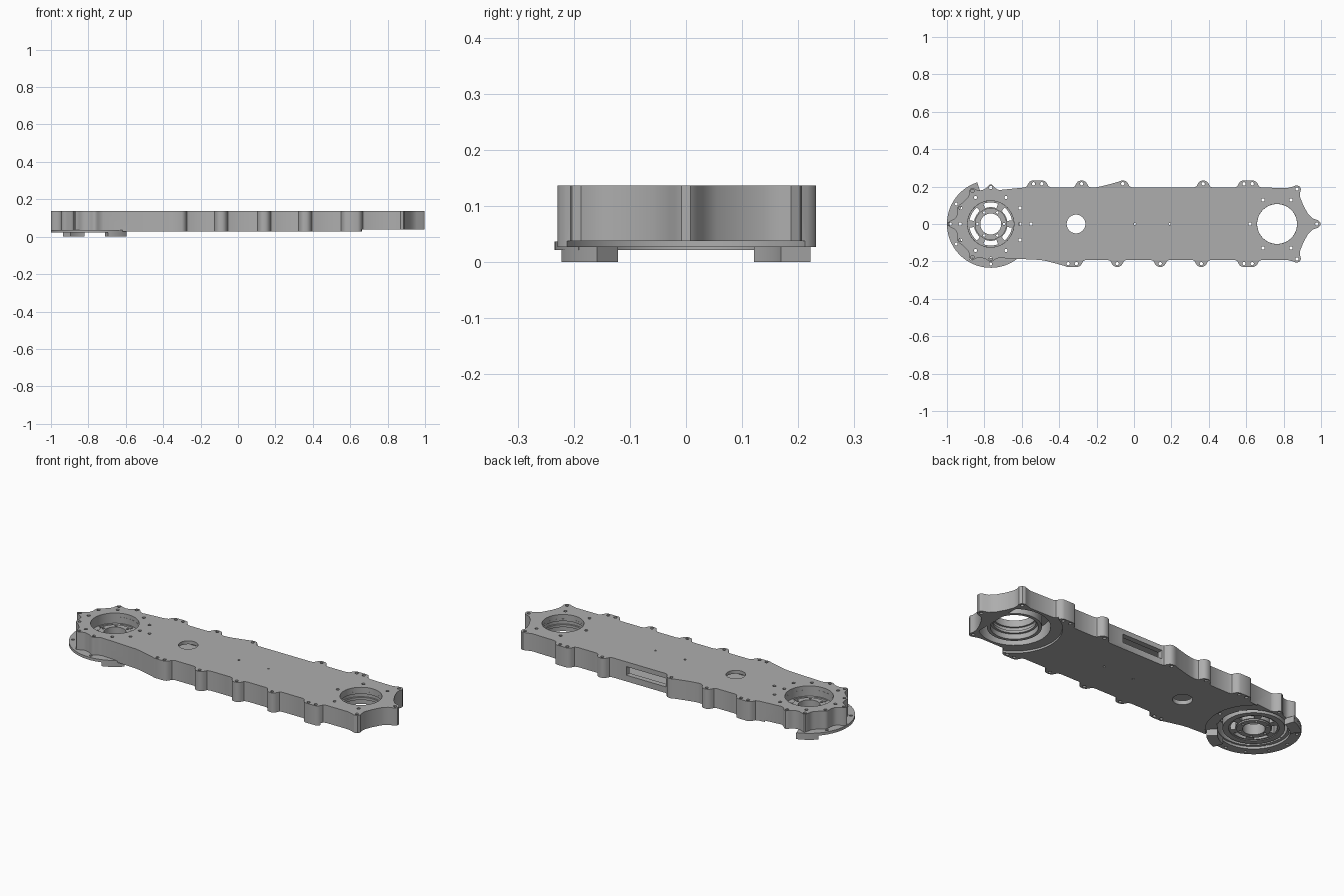
import bpy, bmesh
from math import sin, cos, pi, radians, exp

cube = bpy.data.objects.get("Cube")
if cube:
    bpy.data.objects.remove(cube, do_unlink=True)

metal = bpy.data.materials.new("grey metal")
metal.use_nodes = True
GREY = (0.42, 0.42, 0.42, 1)
metal.diffuse_color = GREY
metal.node_tree.nodes["Principled BSDF"].inputs["Base Color"].default_value = GREY

HUB, BORE = -0.766, 0.765          # x of the two round openings
TOP, BOTTOM = 0.137, 0.027


def arc(cx, cy, r, a0, a1, n):
    return [(cx + r * cos(radians(a0 + (a1 - a0) * i / n)),
             cy + r * sin(radians(a0 + (a1 - a0) * i / n))) for i in range(n + 1)]


def circle(cx, cy, r, n=48):
    return arc(cx, cy, r, 0, 360, n)[:-1]


def sector(cx, r0, r1, a0, a1, n=12):
    return arc(cx, 0, r1, a0, a1, n) + arc(cx, 0, r0, a1, a0, n)


def prisms(name, parts):
    """One object made of upright prisms: (points, z0, z1) each."""
    bm = bmesh.new()
    for pts, z0, z1 in parts:
        face = bm.faces.new([bm.verts.new((x, y, z0)) for x, y in pts])
        grown = bmesh.ops.extrude_face_region(bm, geom=[face])["geom"]
        bmesh.ops.translate(bm, vec=(0, 0, z1 - z0),
                            verts=[v for v in grown if isinstance(v, bmesh.types.BMVert)])
    return finish(name, bm)


def lathe(name, cx, profile, n=64):
    """Closed (radius, z) loop swept around a vertical axis."""
    bm = bmesh.new()
    rings = [[bm.verts.new((cx + r * cos(2 * pi * i / n), r * sin(2 * pi * i / n), z))
              for i in range(n)] for r, z in profile]
    for k, ring in enumerate(rings):
        other = rings[(k + 1) % len(rings)]
        for i in range(n):
            j = (i + 1) % n
            bm.faces.new((ring[i], ring[j], other[j], other[i]))
    return finish(name, bm)


def finish(name, bm):
    bmesh.ops.recalc_face_normals(bm, faces=bm.faces)
    mesh = bpy.data.meshes.new(name)
    bm.to_mesh(mesh)
    bm.free()
    mesh.materials.append(metal)
    ob = bpy.data.objects.new(name, mesh)
    bpy.context.collection.objects.link(ob)
    return ob


def select(ob):
    bpy.ops.object.select_all(action="DESELECT")
    ob.select_set(True)
    bpy.context.view_layer.objects.active = ob


def cut(ob, parts):
    cutter = prisms("cutter", parts)
    mod = ob.modifiers.new("cut", "BOOLEAN")
    mod.operation, mod.solver, mod.object = "DIFFERENCE", "EXACT", cutter
    select(ob)
    bpy.ops.object.modifier_apply(modifier=mod.name)
    bpy.data.objects.remove(cutter, do_unlink=True)


def lug(x, side, base, half=0.0, lead=0.0):
    """Flared screw lug on a long edge, listed from -x to +x."""
    flare = [(0.05, 0), (0.036, 0.006), (0.028, 0.022), (0.02, 0.032), (0.008, 0.037)]
    left = [(x - half - o - (lead if h < 0.03 else 0) * (1 - h / 0.03), side * (base + h))
            for o, h in flare]
    return left + [(x + half + o, side * (base + h)) for o, h in reversed(flare)]


# Body outline: front edge, right tip, back edge, scalloped hub end
FRONT = [(-0.33, 0.022, 0.1), (-0.09, 0, 0), (0.14, 0, 0), (0.36, 0, 0), (0.61, 0.022, 0)]
BACK = [(-0.515, 0.022, 0), (-0.28, 0, 0), (-0.06, 0, 0.1), (0.37, 0, 0), (0.61, 0.022, 0)]
outline = []
for x, half, lead in FRONT:
    outline += lug(x, -1, 0.192, half, lead)
tip = [(0.82, 0.192), (0.85, 0.2), (0.868, 0.207), (0.884, 0.203), (0.893, 0.187),
       (0.887, 0.165), (0.889, 0.14), (0.905, 0.1), (0.93, 0.055), (0.955, 0.03),
       (0.985, 0.02), (0.997, 0.008)]
outline += [(x, -y) for x, y in tip] + tip[::-1]
back = []
for x, half, lead in BACK:
    back += lug(x, 1, 0.195, half, lead)
outline += back[::-1]
HUB_LUGS = {90: 0.025, 119: 0.032, 152: 0.012, 180: 0.047, 208: 0.012, 241: 0.032, 270: 0.015}
for a in range(76, 286, 2):
    r = 0.187 + sum(h * exp(-((a - c) / 6.5) ** 2) for c, h in HUB_LUGS.items())
    outline.append((HUB + r * cos(radians(a)), r * sin(radians(a))))

body = prisms("arm_body", [(outline, BOTTOM, TOP)])

# Raised undersides at both ends, then the pockets inside them
cut(body, [(circle(HUB, 0, 0.238, 64), 0, 0.035), (circle(BORE, 0, 0.236, 64), 0, 0.038)])
pocket = [(min(x, 0.875), y) for x, y in circle(BORE, 0, 0.178)]
cut(body, [(circle(HUB + 0.008, 0, 0.172, 64), 0, 0.112), (pocket, 0, 0.11)])

# Hollow middle, side window and the main openings
def box(x0, x1, y0, y1):
    return [(x0, y0), (x1, y0), (x1, y1), (x0, y1)]


cut(body, [(box(-0.5, 0.5, -0.165, 0.165), 0.05, 0.118)])
cut(body, [(box(-0.015, 0.235, 0.1, 0.3), 0.062, 0.11)])
cut(body, [(circle(HUB, 0, 0.124, 64), 0, 0.2), (circle(BORE, 0, 0.107, 64), 0, 0.2),
           (circle(-0.31, 0, 0.05), 0, 0.2)])

# Screw holes
holes = [(x + s, -0.212) for x, h, _ in FRONT for s in ({-h, h})]
holes += [(x + s, 0.215) for x, h, _ in BACK for s in ({-h, h})]
holes += [(0.871, y) for y in (-0.187, 0.187)] + [(0.977, 0)]
holes += [(BORE + dx, y) for dx in (-0.075, 0.075) for y in (-0.128, 0.128)]
holes += [(-0.61, y) for y in (-0.085, 0, 0.085)] + [(-0.55, 0), (0.62, 0)]
for a, h in HUB_LUGS.items():
    holes.append((HUB + (0.17 + h) * cos(radians(a)), (0.17 + h) * sin(radians(a))))
for a in (60, 120, 180, 240, 300):
    holes.append((HUB + 0.163 * cos(radians(a)), 0.163 * sin(radians(a))))
small = [(0.005, 0), (0.19, 0)]
cut(body, [(circle(x, y, 0.009, 12), -0.1, 0.2) for x, y in holes]
    + [(circle(x, y, 0.006, 12), -0.1, 0.2) for x, y in small])

# Grooved bearing ring in the large bore
bore_ring = lathe("bearing_ring", BORE, [
    (0.135, 0.038), (0.135, 0.113), (0.1065, 0.113), (0.1065, 0.1), (0.116, 0.1),
    (0.116, 0.08), (0.1065, 0.08), (0.1065, 0.066), (0.118, 0.066), (0.118, 0.038)])

# Hub wall and slotted hub plate
hub_wall = lathe("hub_wall", HUB, [
    (0.153, 0.034), (0.153, 0.115), (0.1235, 0.115), (0.1235, 0.034)])
hub_plate = lathe("hub_plate", HUB, [
    (0.125, 0.038), (0.125, 0.08), (0.085, 0.08), (0.085, 0.09),
    (0.056, 0.09), (0.056, 0.03), (0.085, 0.03), (0.085, 0.038)])
cut(hub_plate, [(sector(HUB, 0.09, 0.115, a - 20, a + 20), 0, 0.2)
                for a in range(30, 390, 60)]
    + [(circle(HUB + 0.071 * cos(radians(a)), 0.071 * sin(radians(a)), 0.007, 12), 0, 0.2)
       for a in range(0, 360, 60)])

# Partial flange under the hub end, with its two feet
flange = prisms("hub_flange", [(sector(HUB, 0.182, 0.234, 109, 305, 64), 0.022, 0.037)])
cut(flange, [(circle(HUB + 0.214 * cos(radians(a)), 0.214 * sin(radians(a)), 0.008, 12), 0, 0.2)
             for a in (119, 150, 180, 210, 241, 270)])
feet = prisms("flange_feet", [
    (sector(HUB, 0.178, 0.233, 108, 137), 0, 0.03),
    (sector(HUB, 0.178, 0.233, 288, 317), 0, 0.036)])

for ob in (body, bore_ring, hub_wall, hub_plate, flange, feet):
    select(ob)
    bpy.ops.object.shade_smooth_by_angle(angle=radians(30))
